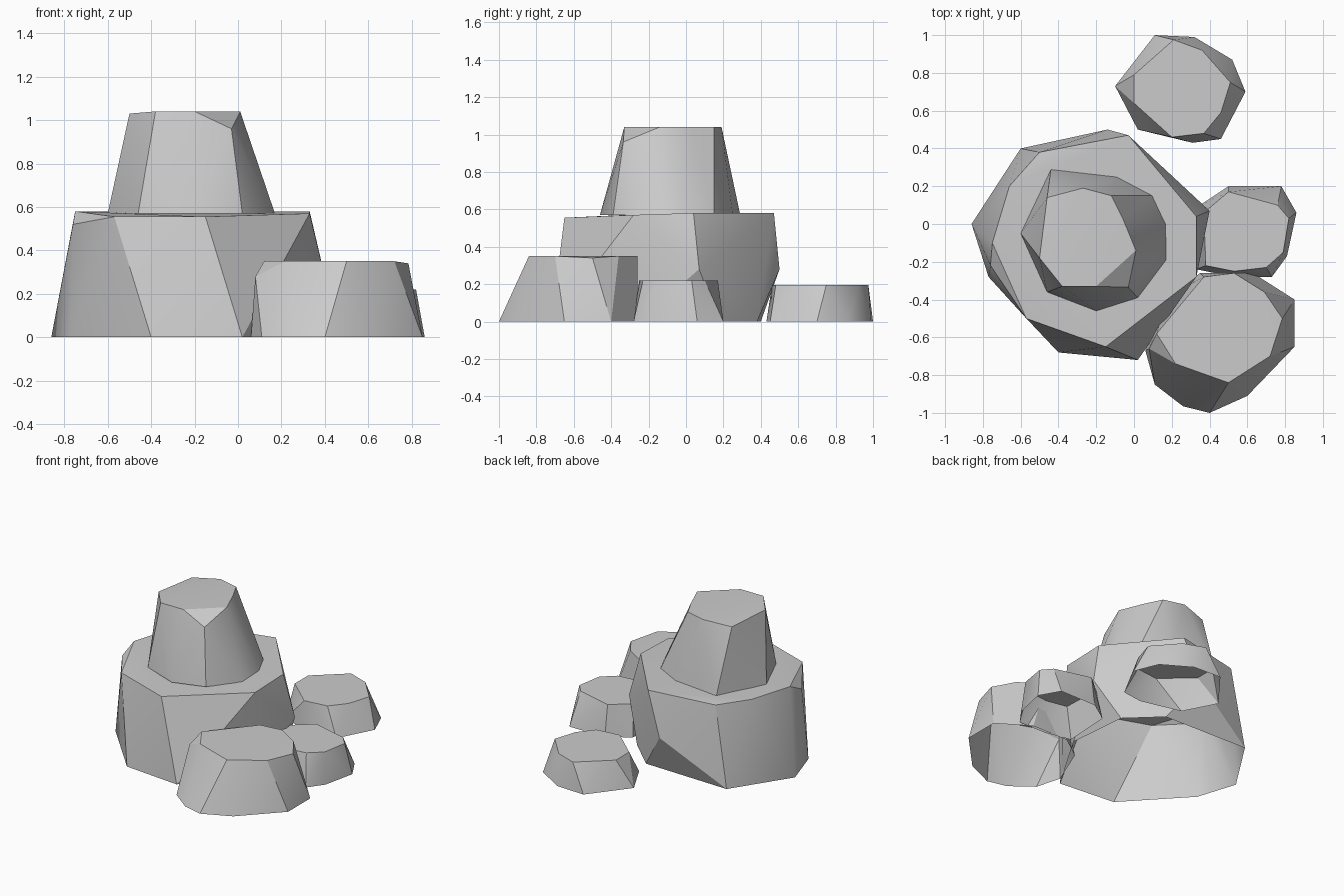
import bpy
import bmesh
import math

if "Cube" in bpy.data.objects:
    bpy.data.objects.remove(bpy.data.objects["Cube"])


def rock(name, base_z, base, upper):
    """Chiselled boulder: hull of a ground outline and upper corners, open below."""
    bm = bmesh.new()
    for x, y in base:
        bm.verts.new((x, y, base_z))
    for p in upper:
        bm.verts.new(p)
    bmesh.ops.convex_hull(bm, input=bm.verts[:])
    loose = [v for v in bm.verts if not v.link_faces]
    bmesh.ops.delete(bm, geom=loose, context='VERTS')
    under = [f for f in bm.faces if all(abs(v.co.z - base_z) < 1e-4 for v in f.verts)]
    bmesh.ops.delete(bm, geom=under, context='FACES')
    bmesh.ops.dissolve_limit(bm, angle_limit=math.radians(3),
                             verts=bm.verts[:], edges=bm.edges[:])
    me = bpy.data.meshes.new(name)
    bm.to_mesh(me)
    bm.free()
    ob = bpy.data.objects.new(name, me)
    bpy.context.collection.objects.link(ob)
    bpy.ops.object.select_all(action='DESELECT')
    ob.select_set(True)
    bpy.context.view_layer.objects.active = ob
    bpy.ops.object.shade_smooth_by_angle(angle=math.radians(25))
    return ob


def at(z, pts):
    return [(x, y, z) for x, y in pts]


# Large lower boulder, slightly undercut at the back right
rock("large_rock", 0,
     [(-.86, 0), (-.77, -.28), (-.40, -.68), (.02, -.72), (.30, -.25),
      (.26, .18), (.05, .38), (-.60, .40)],
     at(.58, [(-.75, -.10), (-.66, .20), (-.03, .47), (.33, .04)])
     + [(-.76, -.22, .52), (-.57, -.50, .555), (-.15, -.65, .555),
        (.33, -.28, .57), (-.50, .38, .565), (.40, .07, .28), (-.14, .50, .28)])

# Tapered boulder stacked on top, with one chipped corner
rock("upper_rock", .57,
     [(-.60, -.05), (-.44, .29), (-.09, .25), (.10, .15), (.17, 0),
      (.17, -.19), (.02, -.39), (-.20, -.46), (-.46, -.36)],
     at(1.04, [(-.27, .19), (-.12, .15), (-.06, .03), (.01, -.14),
               (-.20, -.33), (-.38, -.33)])
     + [(-.46, .14, 1.02), (-.50, -.18, 1.03), (-.03, -.335, .96)])

# Front boulder
rock("front_rock", 0,
     [(.06, -.67), (.11, -.85), (.26, -.965), (.40, -1.0), (.60, -.91),
      (.85, -.65), (.85, -.40), (.63, -.26), (.35, -.26), (.18, -.38)],
     at(.35, [(.12, -.58), (.22, -.74), (.50, -.84), (.72, -.70),
              (.69, -.36), (.53, -.26), (.37, -.28)])
     + [(.785, -.50, .34), (.08, -.66, .28)])

# Small boulder on the right
rock("right_rock", 0,
     [(.86, .06), (.78, .20), (.50, .20), (.35, .10), (.33, -.24),
      (.53, -.28), (.73, -.28), (.81, -.17)],
     at(.22, [(.50, .17), (.76, .10), (.82, .03), (.79, -.15), (.70, -.23),
              (.53, -.25), (.38, -.22), (.37, .06)]))

# Small boulder at the back
rock("back_rock", 0,
     [(-.10, .73), (.11, 1.0), (.32, .99), (.52, .87), (.59, .70),
      (.46, .45), (.31, .43), (.02, .50)],
     at(.195, [(0, .79), (.21, .975), (.36, .92), (.51, .75), (.46, .59),
               (.37, .48), (.20, .46), (0, .64)]))
